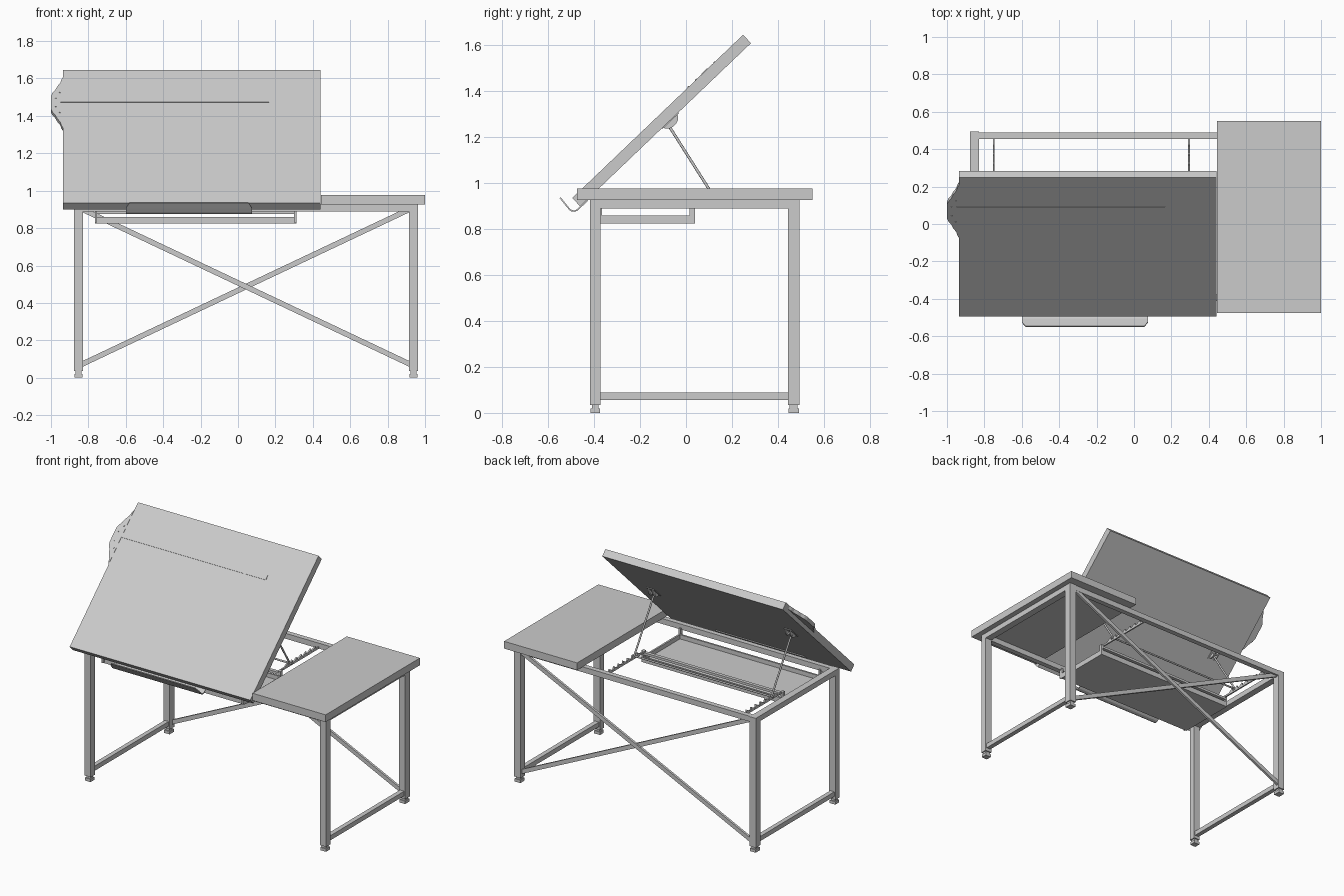
import bpy, bmesh, math
from mathutils import Vector, Matrix

if "Cube" in bpy.data.objects:
    bpy.data.objects.remove(bpy.data.objects["Cube"])

# The tilted board's local frame: origin on its lower top edge, y up the slope
TILT = Matrix.Translation((0, -0.495, 0.935)) @ Matrix.Rotation(math.radians(43.7), 4, 'X')
IDENT = Matrix.Identity(4)


def finish(name, bm, mat=IDENT):
    bmesh.ops.recalc_face_normals(bm, faces=bm.faces[:])
    me = bpy.data.meshes.new(name)
    bm.to_mesh(me)
    bm.free()
    ob = bpy.data.objects.new(name, me)
    ob.matrix_world = mat
    bpy.context.collection.objects.link(ob)
    return ob


def box(name, x, y, z, mat=IDENT):
    bm = bmesh.new()
    bmesh.ops.create_cube(bm, size=1)
    for v in bm.verts:
        v.co = [r[0] + (c + 0.5) * (r[1] - r[0]) for r, c in zip((x, y, z), v.co)]
    return finish(name, bm, mat)


def prism(name, pts, depth, mat=IDENT):
    """Extrude 3D outline points along the depth vector."""
    bm = bmesh.new()
    f = bm.faces.new([bm.verts.new(p) for p in pts])
    g = bmesh.ops.extrude_face_region(bm, geom=[f])
    verts = [e for e in g['geom'] if isinstance(e, bmesh.types.BMVert)]
    bmesh.ops.translate(bm, verts=verts, vec=depth)
    return finish(name, bm, mat)


def rod(name, a, b, r, sides=12, mat=IDENT):
    a, b = Vector(a), Vector(b)
    d = b - a
    bm = bmesh.new()
    m = Matrix.Translation((a + b) / 2) @ d.to_track_quat('Z', 'Y').to_matrix().to_4x4()
    bmesh.ops.create_cone(bm, cap_ends=True, segments=sides, radius1=r, radius2=r,
                          depth=d.length, matrix=m)
    for f in bm.faces:
        f.smooth = len(f.verts) == 4
    for e in bm.edges:
        e.smooth = not any(len(f.verts) != 4 for f in e.link_faces)
    return finish(name, bm, mat)


# Legs with feet
LX, RX = (-0.877, -0.83), (0.915, 0.963)
FY, BY = (-0.417, -0.372), (0.443, 0.494)
for side, x in (("left", LX), ("right", RX)):
    for end, y in (("front", FY), ("back", BY)):
        tag = f"{end}_{side}"
        box(f"{tag}_leg", x, y, (0.035, 0.926))
        box(f"{tag}_foot_neck", (x[0] + .008, x[1] - .008), (y[0] + .008, y[1] - .008), (0.018, 0.036))
        box(f"{tag}_foot", (x[0] + .002, x[1] - .002), (y[0] + .002, y[1] - .002), (0, 0.02))
    # Side rails, top and bottom
    box(f"{side}_top_rail", x, (FY[1], BY[0]), (0.889, 0.926))
    box(f"{side}_bottom_rail", (x[0] + .008, x[1] - .008), (FY[1], BY[0]), (0.056, 0.088))

# Long top rails
box("back_rail", (LX[1], RX[0]), (0.455, 0.49), (0.889, 0.926))
box("front_rail", (LX[1], RX[0]), (-0.413, -0.378), (0.889, 0.926))

# Crossed back braces
for name, z0, z1, y in (("rising_brace", 0.058, 0.885, 0.472), ("falling_brace", 0.885, 0.058, 0.462)):
    prism(name, [(-0.832, y, z0), (0.917, y, z1), (0.917, y, z1 + 0.031), (-0.832, y, z0 + 0.031)],
          (0, 0.016, 0))

# Fixed side top
box("side_top", (0.444, 1.0), (-0.475, 0.55), (0.926, 0.976))

# Tilting drawing board
box("drawing_board", (-0.935, 0.44), (0, 1.028), (-0.05, 0), TILT)

# T-square: thin blade on the board, shaped head against the left edge
box("ruler_blade", (-0.95, 0.165), (0.778, 0.813), (-0.001, 0.003), TILT)
half = [(-0.936, 0.195), (-0.945, 0.175), (-0.95, 0.152), (-0.966, 0.125), (-0.978, 0.095),
        (-0.993, 0.072), (-1.0, 0.05)]
head = [(x, 0.777 - v, -0.024) for x, v in half] + [(x, 0.777 + v, -0.024) for x, v in reversed(half)]
prism("ruler_head", head, (0, 0, 0.024), TILT)
for i, (x, v) in enumerate(((-0.952, 0.70), (-0.952, 0.855), (-0.975, 0.745), (-0.975, 0.81))):
    rod(f"ruler_screw_{i + 1}", (x, v, -0.002), (x, v, 0.003), 0.004, 10, TILT)

# Bent sheet pencil ledge with rounded outer corners
path = [(-0.548, 0.937), (-0.525, 0.908), (-0.507, 0.886), (-0.498, 0.880), (-0.486, 0.878),
        (-0.475, 0.882), (-0.428, 0.925)]
inset = [0.02, 0.0, 0, 0, 0, 0, 0]
bm = bmesh.new()
rows = [[bm.verts.new((x, y, z)) for x in (-0.6 + i, 0.075 - i)] for (y, z), i in zip(path, inset)]
for r, s in zip(rows, rows[1:]):
    bm.faces.new((r[0], r[1], s[1], s[0]))
ledge = finish("pencil_ledge", bm)
sol = ledge.modifiers.new("Thickness", 'SOLIDIFY')
sol.thickness = 0.006
sol.offset = 0

# Hanging tray: floor, rim walls
TX, TY = (-0.765, 0.312), (-0.375, 0.04)
box("tray_floor", TX, TY, (0.824, 0.831))
box("tray_front_wall", TX, (TY[0], TY[0] + .012), (0.824, 0.86))
box("tray_back_wall", TX, (TY[1] - .012, TY[1]), (0.824, 0.86))
box("tray_left_wall", (TX[0], TX[0] + .012), TY, (0.824, 0.86))
box("tray_right_wall", (TX[1] - .012, TX[1]), TY, (0.824, 0.86))

# Stepped racks, tray hangers and hinged props, one set per side
for side, x, hx in (("left", -0.75, TX[0]), ("right", 0.295, TX[1] - 0.012)):
    # Rack with saw teeth along the top
    teeth = []
    for i in range(7):
        y = 0.08 + i * 0.05
        teeth += [(x - .005, y, 0.902), (x - .005, y + 0.036, 0.922), (x - .005, y + 0.042, 0.902)]
    prism(f"{side}_rack", [(x - .005, 0.456, 0.89), (x - .005, 0.02, 0.89), (x - .005, 0.02, 0.902)]
          + teeth + [(x - .005, 0.456, 0.902)], (0.01, 0, 0))
    box(f"{side}_back_hanger", (hx, hx + 0.012), (0.016, 0.04), (0.83, 0.902))
    box(f"{side}_front_hanger", (hx, hx + 0.012), (-0.39, -0.366), (0.83, 0.9))
    # Hinged prop rod and its round lug under the board
    rod(f"{side}_prop", (x, -0.075, 1.25), (x, 0.142, 0.908), 0.006)
    lug = [(x - 0.02, 0.54 + 0.042 * math.cos(a), -0.049 - 0.03 * math.sin(a))
           for a in (math.pi * k / 10 for k in range(11))]
    prism(f"{side}_prop_lug", lug, (0.008, 0, 0), TILT)
    lug2 = [(p[0] + 0.032, p[1], p[2]) for p in lug]
    prism(f"{side}_prop_lug_outer", lug2, (0.008, 0, 0), TILT)
    box(f"{side}_lug_plate", (x - 0.03, x + 0.03), (0.49, 0.59), (-0.054, -0.049), TILT)
    rod(f"{side}_lug_pin", (x - 0.024, 0.54, -0.066), (x + 0.024, 0.54, -0.066), 0.006, 12, TILT)

# Cross rod joining the props, and the rail carrying the rack fronts
rod("prop_cross_rod", (-0.765, 0.142, 0.908), (0.31, 0.142, 0.908), 0.006)
box("rack_rail", TX, (0.016, 0.04), (0.876, 0.892))
